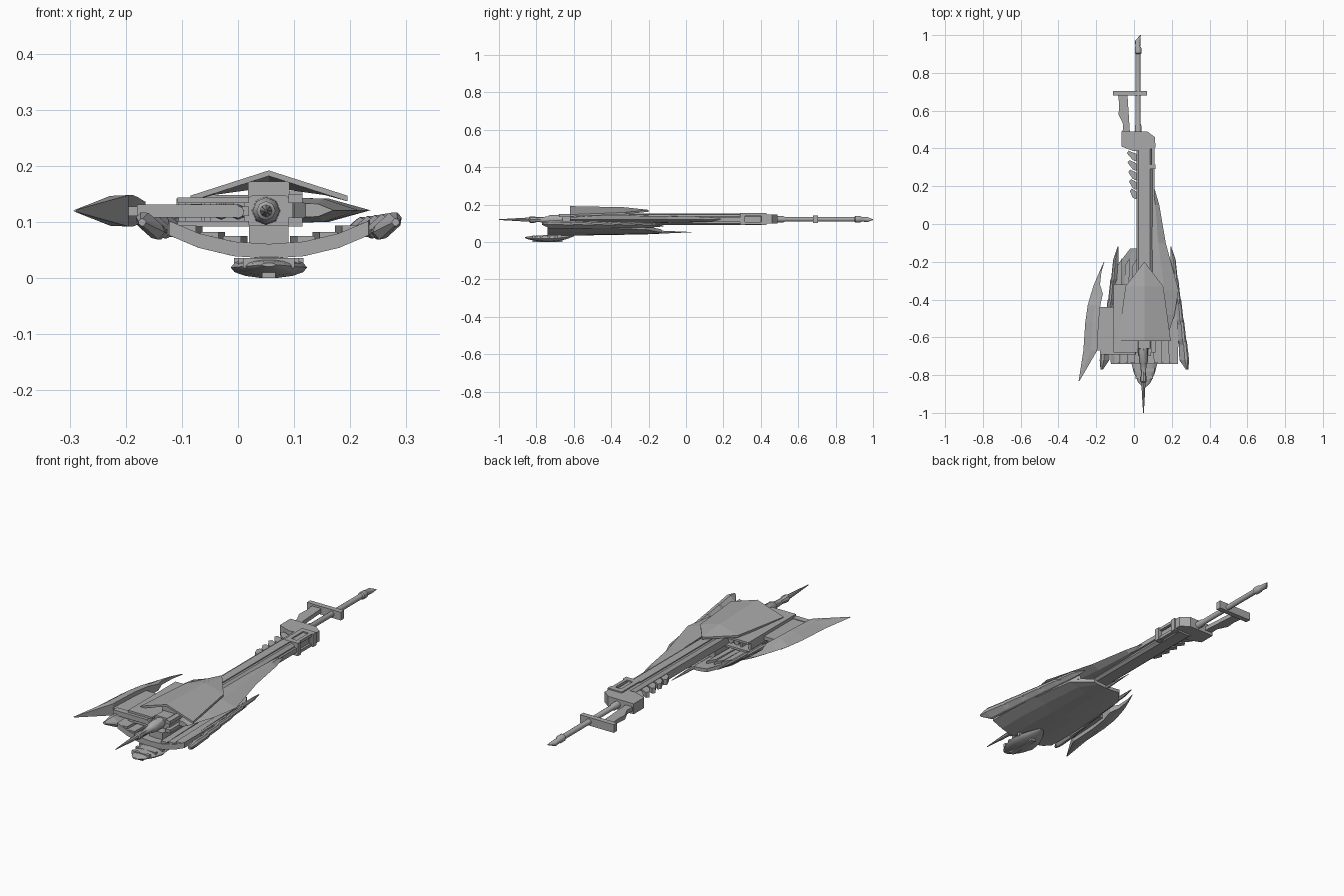
import bpy, bmesh, math
from mathutils import Vector

if "Cube" in bpy.data.objects:
    bpy.data.objects.remove(bpy.data.objects["Cube"])

CX = 0.055  # hull centre line
grey = bpy.data.materials.new("hull grey")
grey.diffuse_color = (0.40, 0.40, 0.40, 1)
grey.use_nodes = True
grey.node_tree.nodes["Principled BSDF"].inputs["Base Color"].default_value = grey.diffuse_color


def make(name, verts, faces, smooth=False):
    me = bpy.data.meshes.new(name)
    me.from_pydata(verts, [], faces)
    bm = bmesh.new()
    bm.from_mesh(me)
    bmesh.ops.recalc_face_normals(bm, faces=bm.faces)
    bm.to_mesh(me)
    bm.free()
    me.materials.append(grey)
    ob = bpy.data.objects.new(name, me)
    bpy.context.collection.objects.link(ob)
    if smooth:
        for p in me.polygons:
            p.use_smooth = True
        me.set_sharp_from_angle(angle=math.radians(40))
    return ob


def loft(name, rings, smooth=False):
    n, v, f = len(rings[0]), [p for r in rings for p in r], []
    for k in range(len(rings) - 1):
        for i in range(n):
            j = (i + 1) % n
            f.append((k * n + i, k * n + j, (k + 1) * n + j, (k + 1) * n + i))
    f += [tuple(range(n)), tuple(range(len(v) - n, len(v)))]
    return make(name, v, f, smooth)


def prism(name, pts, z0, z1):
    return loft(name, [[(x, y, z) for x, y in pts] for z in (z0, z1)])


def box(name, x0, x1, y0, y1, z0, z1):
    return prism(name, [(x0, y0), (x1, y0), (x1, y1), (x0, y1)], z0, z1)


def lathe(name, stations, n=10, flat=1.0):
    # stations: y, x, z, radius
    return loft(name, [[(x + r * math.cos(2 * math.pi * i / n), y,
                         z + flat * r * math.sin(2 * math.pi * i / n)) for i in range(n)]
                       for y, x, z, r in stations], True)


def blade(name, stations, zc):
    # stations: y, root x, edge x, half thickness; thick root, sharp outer edge
    rings = []
    for y, xi, xo, t in stations:
        m = xi + 0.45 * (xo - xi)
        rings.append([(xi, y, zc - t), (xi, y, zc + t), (m, y, zc + t * 0.95),
                      (xo, y, zc), (m, y, zc - t * 0.95)])
    return loft(name, rings)


# Long central beam with chamfered edges
sec = [(.012, .1), (.025, .09), (.085, .09), (.098, .1), (.098, .136), (.085, .148), (.025, .148), (.012, .136)]
loft("main_beam", [[(x, y, z) for x, z in sec] for y in (-.66, .43)])
box("beam_top_strip", .035, .075, -.3, .3, .146, .153)
box("beam_side_rail", .095, .108, -.1, .3, .108, .13)

# Nose spike with collars
lathe("nose_spike", [(-1, .05, .12, .002), (-.9, .05, .12, .008), (-.84, .05, .12, .011),
                     (-.835, .05, .12, .017), (-.81, .05, .12, .017), (-.8, .05, .12, .013),
                     (-.74, .05, .12, .016), (-.73, .05, .12, .024), (-.64, .05, .12, .026)], 8)

# Tail rod and hooked tip
lathe("tail_rod", [(.42, .022, .122, .017), (.52, .022, .122, .017), (.53, .022, .122, .013),
                   (.9, .022, .122, .013), (.905, .022, .122, .018), (.93, .022, .122, .018),
                   (.94, .02, .122, .013), (.97, .02, .12, .014), (1, .034, .12, .002)])

# Tail block, crossbar, fin and side clamp
prism("tail_block", [(-.065, .41), (0, .385), (.1, .4), (.11, .41), (.11, .46), (.07, .49), (-.065, .49)], .098, .148)
box("tail_crossbar", -.11, .07, .68, .705, .103, .142)
prism("tail_fin", [(-.085, .69), (-.035, .69), (-.022, .49), (-.06, .49), (-.058, .53), (-.082, .58), (-.078, .63)], .112, .132)
for y0, y1 in ((.29, .315), (.405, .43)):
    box("clamp_arm", .04, .115, y0, y1, .092, .154)
for z in (.094, .14):
    box("clamp_rail", .092, .108, .29, .43, z, z + .014)
box("clamp_inner_bar", .04, .062, .29, .43, .14, .154)

# Teeth along the left side of the beam
for i in range(5):
    y = .14 + i * .05
    prism("beam_tooth", [(.015, y - .01), (.015, y + .03), (-.012 - .004 * i, y + .048), (-.022 - .004 * i, y + .035), (-.008, y)], .108, .134)

# Peaked canopy shield and its neck
outline = [(.055, -.2, .172), (.155, -.33, .158), (.195, -.62, .147)]
top = [(CX, -.62, .192), (CX, -.33, .186)]
v, f = [], []
for dz in (0, -.01):
    b = len(v)
    for s in (1, -1):
        for x, y, z in outline:
            v.append((CX + s * (x - CX), y, z + dz))
    v += [(x, y, z + dz) for x, y, z in top]
    f += [(b + 0, b + 1, b + 7), (b + 1, b + 2, b + 6, b + 7),
          (b + 3, b + 4, b + 7), (b + 4, b + 5, b + 6, b + 7)]
for a, c in ((0, 1), (1, 2), (2, 6), (6, 5), (5, 4), (4, 3)):
    f.append((a, c, c + 8, a + 8))
ob = make("canopy_shield", v, f)
bm = bmesh.new()
bm.from_mesh(ob.data)
bmesh.ops.remove_doubles(bm, verts=bm.verts, dist=1e-5)
bmesh.ops.recalc_face_normals(bm, faces=bm.faces)
bm.to_mesh(ob.data)
bm.free()
box("canopy_neck", .018, .092, -.6, -.33, .14, .172)

# Left crescent blade and its arm
blade("left_blade", [(-.83, -.288, -.293, .002), (-.67, -.195, -.268, .028), (-.52, -.187, -.258, .028),
                     (-.43, -.178, -.245, .024), (-.37, -.165, -.228, .016), (-.32, -.18, -.212, .01),
                     (-.25, -.172, -.182, .006), (-.2, -.156, -.159, .002)], .12)
prism("left_blade_arm", [(-.2, -.67), (.02, -.67), (.02, -.38), (-.06, -.38), (-.08, -.44), (-.2, -.44)], .111, .128)
box("arm_front_ridge", -.18, .0, -.69, -.66, .108, .131)

# Right swept wing
blade("right_wing", [(.21, .096, .102, .006), (.1, .096, .134, .014), (-.1, .096, .168, .018),
                     (-.35, .1, .236, .022), (-.48, .1, .215, .022), (-.62, .12, .17, .012)], .121)

# Framed engine housings beside the beam
for z in (.092, .134):
    box("housing_plate", -.108, .02, -.68, -.32, z, z + .01)
    box("housing_plate_right", .09, .115, -.68, -.3, z, z + .016)
for x in (-.106, -.06):
    box("housing_post", x, x + .012, -.66, -.34, .1, .136)
for x in (-.03, .0):
    lathe("housing_tube", [(-.69, x, .118, .011), (-.34, x, .118, .014)], 8)


# Curved lower hull
def arc_z(u):
    return .035 + .045 * abs(u) ** 2.2


def hull_ring(y, hw, lift):
    us = [-1, -.7, -.35, 0, .35, .7, 1]
    low = [(CX + u * hw, y, arc_z(u * hw / .185) + lift) for u in us]
    return low + [(x, y, z + .026 - lift) for x, _, z in reversed(low)]


loft("lower_hull", [hull_ring(y, h, l) for y, h, l in
                    ((-.74, .178, 0), (-.6, .18, 0), (-.44, .168, .002), (-.22, .145, .006), (-.13, .075, .01))])
lathe("keel_spine", [(-.5, CX, .053, .016), (-.15, CX, .053, .01), (.03, CX, .053, .001)], 6)
box("hull_pylon", .02, .09, -.7, -.25, .05, .095)

# Deck slats, swept back along both halves of the lower hull
for s in (1, -1):
    for d in (.05, .09, .13):
        z = arc_z(d / .185) + .02
        a, b = CX + s * d, CX + s * (d + .032)
        prism("deck_slat", [(a, -.735), (b, -.735), (b - s * .02, -.22), (a - s * .012, -.18)], z, z + .018)
    # Overlapping feather pods along the hull edge
    for i in range(5):
        t = i / 4
        y, d = -.77 + .43 * t, .212 - .052 * t
        rings = []
        for dy, w, h, off in ((0, .006, .006, .014), (.05, .028, .015, 0), (.15, .024, .012, -.008), (.22, .003, .003, -.02)):
            k = 1 - .35 * t
            c = Vector((d + off, 0, .094 + off * .4))
            ax, nz = Vector((.74, 0, .67)), Vector((-.67, 0, .74))
            pts = [c + ax * p * w * k + nz * q * h * k for p, q in ((-1, -.6), (-.6, -1), (.6, -1), (1, -.4), (1, .4), (.6, 1), (-.6, 1), (-1, .6))]
            rings.append([(CX + s * p.x, y + dy, p.z) for p in pts])
        loft("edge_feather", rings)

# Ribbed belly pod
lathe("belly_pod", [(-.86, CX, .024, .012), (-.84, CX, .022, .032), (-.79, CX, .02, .055), (-.74, CX, .019, .068),
                    (-.69, CX, .021, .062), (-.64, CX, .026, .04), (-.6, CX, .034, .012)], 14, .28)
for i in range(4):
    y = -.82 + i * .04
    w = .046 + .008 * min(i, 2)
    prism("pod_rib", [(CX - w, y), (CX + w, y), (CX + w, y + .014), (CX - w, y + .014)], .018, .036)
box("pod_keel", CX - .012, CX + .012, -.82, -.66, .0, .02)
